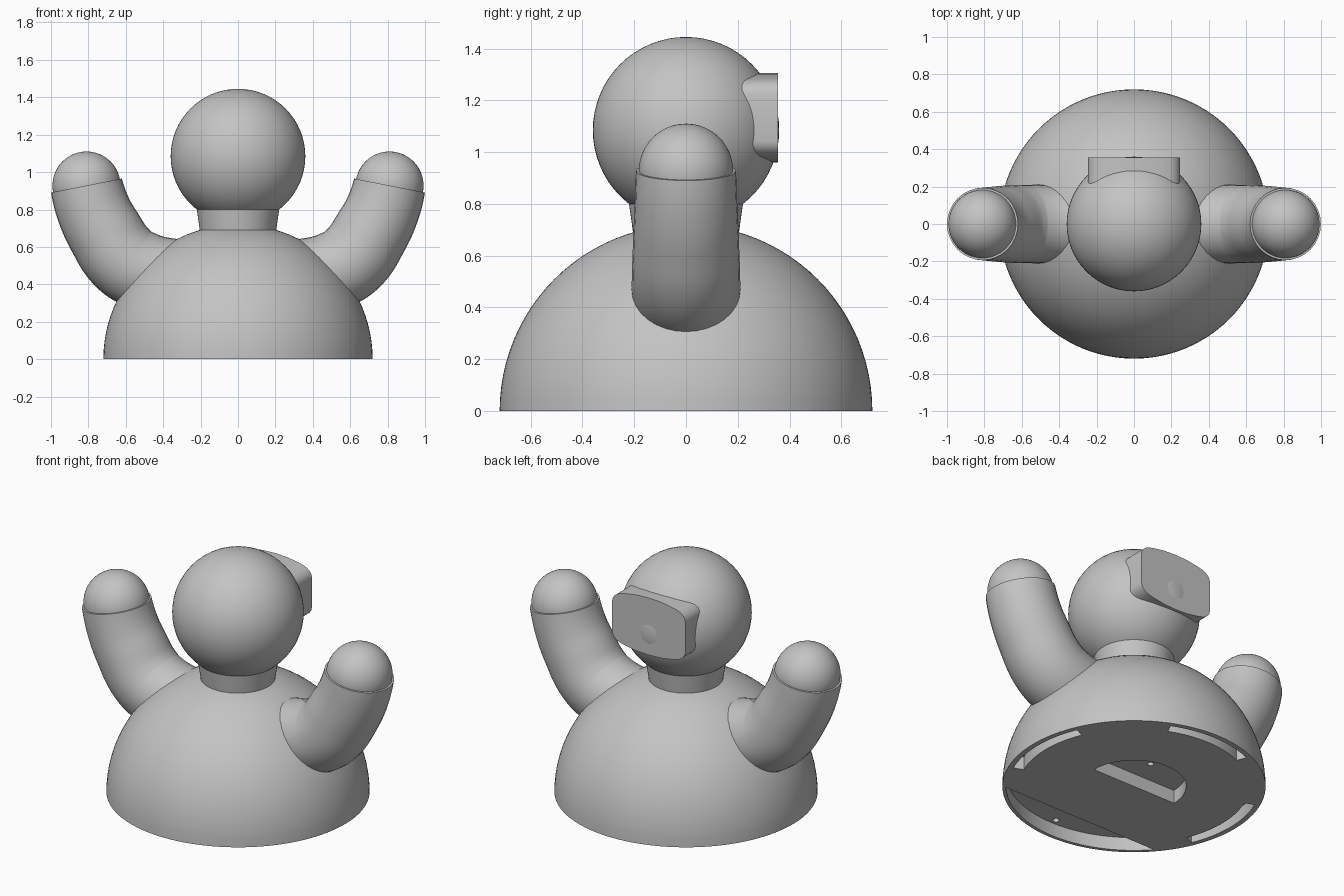
import bpy, bmesh, math
from mathutils import Matrix, Vector

cube = bpy.data.objects.get("Cube")
if cube:
    bpy.data.objects.remove(cube, do_unlink=True)

GREY = (0.55, 0.55, 0.55, 1)
grey = bpy.data.materials.new("plain grey")
grey.use_nodes = True
grey.diffuse_color = GREY
grey.node_tree.nodes["Principled BSDF"].inputs["Base Color"].default_value = GREY


def activate(obj):
    bpy.ops.object.select_all(action='DESELECT')
    obj.select_set(True)
    bpy.context.view_layer.objects.active = obj


def finish(obj, angle=30):
    obj.data.materials.clear()
    obj.data.materials.append(grey)
    activate(obj)
    bpy.ops.object.shade_smooth_by_angle(angle=math.radians(angle))


def make_object(name, bm):
    bmesh.ops.recalc_face_normals(bm, faces=bm.faces[:])
    mesh = bpy.data.meshes.new(name)
    bm.to_mesh(mesh)
    bm.free()
    obj = bpy.data.objects.new(name, mesh)
    bpy.context.collection.objects.link(obj)
    return obj


def ball(name, radius, location):
    bm = bmesh.new()
    bmesh.ops.create_uvsphere(bm, u_segments=64, v_segments=32, radius=radius,
                              matrix=Matrix.Translation(location))
    return make_object(name, bm)


def prism(name, outline, low, high, matrix=Matrix()):
    """Extrude a flat outline between two heights."""
    bm = bmesh.new()
    face = bm.faces.new([bm.verts.new((x, y, low)) for x, y in outline])
    new = bmesh.ops.extrude_face_region(bm, geom=[face])["geom"]
    bmesh.ops.translate(bm, vec=(0, 0, high - low),
                        verts=[v for v in new if isinstance(v, bmesh.types.BMVert)])
    bm.transform(matrix)
    return make_object(name, bm)


def arc(radius, start, end, steps=32, centre=(0, 0)):
    angles = [math.radians(start + (end - start) * i / steps) for i in range(steps + 1)]
    return [(centre[0] + radius * math.cos(a), centre[1] + radius * math.sin(a))
            for a in angles]


# Domed body with a flat base
BODY_R = 0.72
bm = bmesh.new()
bmesh.ops.create_uvsphere(bm, u_segments=96, v_segments=48, radius=BODY_R)
bmesh.ops.bisect_plane(bm, geom=bm.verts[:] + bm.edges[:] + bm.faces[:],
                       plane_co=(0, 0, 0), plane_no=(0, 0, 1), clear_inner=True)
bmesh.ops.holes_fill(bm, edges=[e for e in bm.edges if e.is_boundary])
body = make_object("body", bm)

# Underside recesses: front segment, half-moon, three rim slots, two screw holes
DEPTH = 0.08
half = math.degrees(math.acos(0.46 / 0.7))
recesses = [(arc(0.7, 270 - half, 270 + half), DEPTH), (arc(0.285, 0, 180), DEPTH)]
for middle in (0, 90, 180):
    slot = arc(0.69, middle - 23, middle + 23) + arc(0.63, middle + 23, middle - 23)
    recesses.append((slot, DEPTH))
for y in (0.14, -0.665):
    recesses.append((arc(0.018, 0, 345, 23, (0, y)), DEPTH + 0.04))
for outline, depth in recesses:
    cutter = prism("recess_cutter", outline, -0.1, depth)
    cutter.hide_render = True
    activate(body)
    cut = body.modifiers.new("recess", 'BOOLEAN')
    cut.operation, cut.solver, cut.object = 'DIFFERENCE', 'EXACT', cutter
    bpy.ops.object.modifier_apply(modifier=cut.name)
    bpy.data.objects.remove(cutter, do_unlink=True)
finish(body)

# Neck and head
bm = bmesh.new()
bmesh.ops.create_cone(bm, cap_ends=True, segments=64, radius1=0.192, radius2=0.22,
                      depth=0.2, matrix=Matrix.Translation((0, 0, 0.7)))
finish(make_object("neck", bm))
finish(ball("head", 0.36, (0, 0, 1.085)))

# Rounded plate standing out from the back of the head
corner = [(0.245, 0.09), (0.241, 0.108), (0.23, 0.125), (0.213, 0.139), (0.19, 0.149),
          (0.15, 0.158), (0.08, 0.169), (0, 0.1725)]
top = corner + [(-x, z) for x, z in corner[-2::-1]]
outline = top + [(-x, -z) for x, z in top]
stand_up = Matrix.Translation((0, 0, 1.1325)) @ Matrix.Rotation(math.radians(90), 4, 'X')
finish(prism("back_plate", outline, -0.355, -0.1, stand_up), 35)

# Raised arms: tapering bent tubes with ball hands
path = [(0.2, 0.43, 0.21), (0.36, 0.435, 0.21), (0.526, 0.479, 0.21), (0.617, 0.54, 0.209),
        (0.71, 0.675, 0.204), (0.773, 0.8, 0.198), (0.81, 0.928, 0.193)]
for side, word in ((1, "left"), (-1, "right")):
    curve = bpy.data.curves.new(word + "_arm", 'CURVE')
    curve.dimensions = '3D'
    curve.bevel_depth = 1
    curve.bevel_resolution = 14
    curve.resolution_u = 8
    curve.use_fill_caps = True
    spline = curve.splines.new('BEZIER')
    spline.bezier_points.add(len(path) - 1)
    for point, (x, z, radius) in zip(spline.bezier_points, path):
        point.co = (side * x, 0, z)
        point.radius = radius
        point.handle_left_type = point.handle_right_type = 'AUTO'
    # Aim the open end along the forearm
    last = spline.bezier_points[-1]
    last.handle_left_type = last.handle_right_type = 'FREE'
    aim = Vector((side * 0.194, 0, 0.981)) * 0.04
    last.handle_left, last.handle_right = last.co - aim, last.co + aim
    arm = bpy.data.objects.new(word + "_arm", curve)
    bpy.context.collection.objects.link(arm)
    activate(arm)
    bpy.ops.object.convert(target='MESH')
    finish(bpy.context.view_layer.objects.active, 40)
    finish(ball(word + "_hand", 0.182, (side * 0.81, 0, 0.928)))
